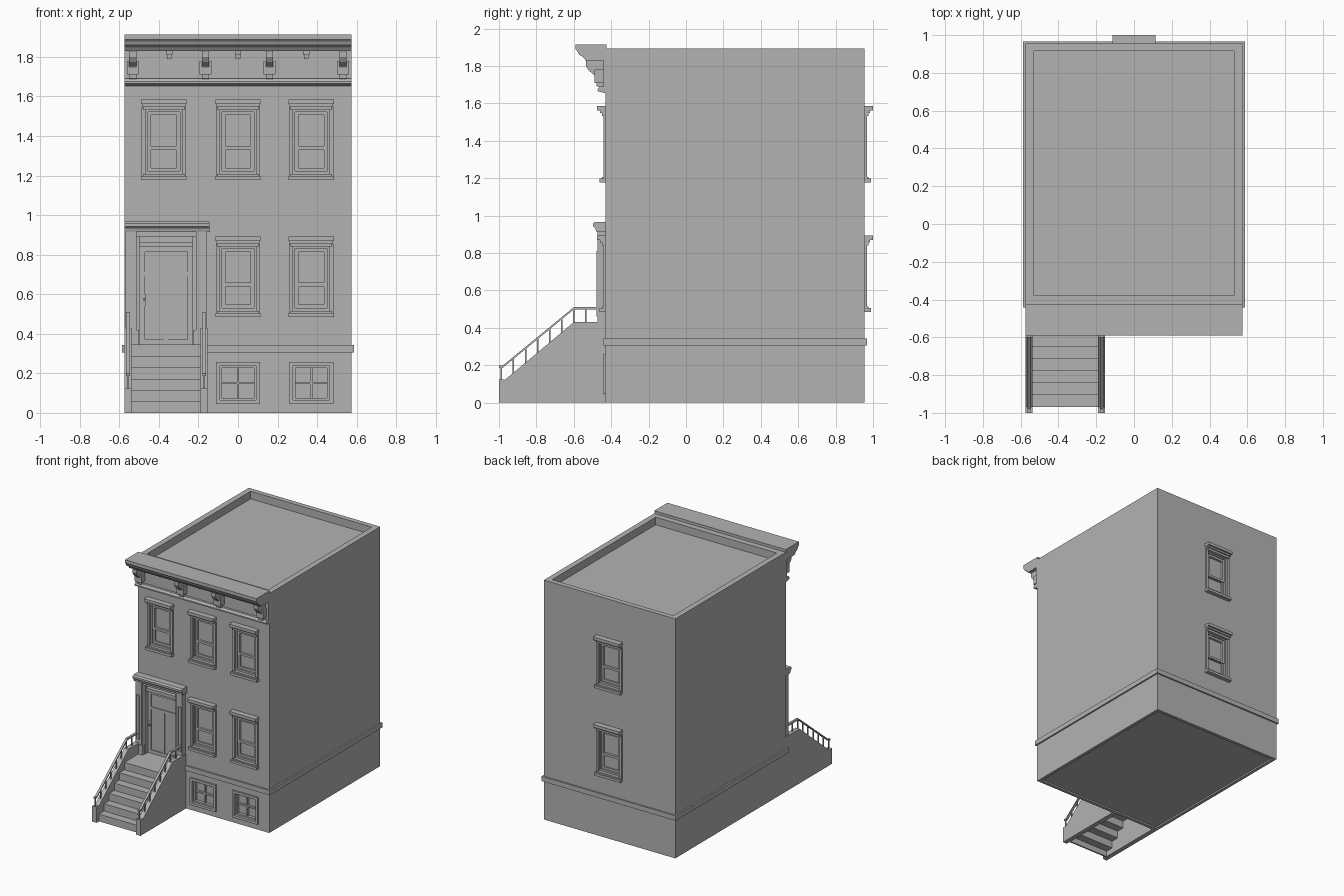
import bpy, bmesh

if "Cube" in bpy.data.objects:
    bpy.data.objects.remove(bpy.data.objects["Cube"])

GREY = (0.45, 0.45, 0.45, 1)
stone = bpy.data.materials.new("grey_stone")
stone.use_nodes = True
stone.diffuse_color = GREY
stone.node_tree.nodes["Principled BSDF"].inputs["Base Color"].default_value = GREY

FRONT, BACK, SIDE, TOP = -0.43, 0.955, 0.575, 1.893


def finish(name, bm):
    bmesh.ops.recalc_face_normals(bm, faces=bm.faces)
    mesh = bpy.data.meshes.new(name)
    bm.to_mesh(mesh)
    bm.free()
    mesh.materials.append(stone)
    obj = bpy.data.objects.new(name, mesh)
    bpy.context.collection.objects.link(obj)
    return obj


def add_box(bm, x0, x1, y0, y1, z0, z1):
    verts = bmesh.ops.create_cube(bm, size=1)["verts"]
    for v in verts:
        v.co.x = x1 if v.co.x > 0 else x0
        v.co.y = y1 if v.co.y > 0 else y0
        v.co.z = z1 if v.co.z > 0 else z0


def add_prism(bm, profile, x0, x1):
    """Extrude a (y, z) profile along x."""
    face = bm.faces.new([bm.verts.new((x0, y, z)) for y, z in profile])
    ext = bmesh.ops.extrude_face_region(bm, geom=[face])["geom"]
    for v in ext:
        if isinstance(v, bmesh.types.BMVert):
            v.co.x = x1


def boxes(name, items):
    bm = bmesh.new()
    for item in items:
        add_box(bm, *item)
    return finish(name, bm)


def prisms(name, profile, spans):
    bm = bmesh.new()
    for x0, x1 in spans:
        add_prism(bm, profile, x0, x1)
    return finish(name, bm)


def frame(x, half, z0, z1, w, y0, y1):
    """Four bars around a rectangle, as box items."""
    return [(x - half, x - half + w, y0, y1, z0, z1),
            (x + half - w, x + half, y0, y1, z0, z1),
            (x - half + w, x + half - w, y0, y1, z0, z0 + w),
            (x - half + w, x + half - w, y0, y1, z1 - w, z1)]


def span(wall, out, d0, d1):
    """Depths out of a wall, turned into an ordered y range."""
    return sorted((wall + out * d0, wall + out * d1))


pockets = []


def sash_window(name, x, z, wall, out):
    def d(a, b):
        return span(wall, out, a, b)
    pockets.append((x - 0.095, x + 0.095, *d(-0.03, 0.05), z + 0.03, z + 0.36))
    items = [(x - 0.115, x + 0.115, *d(-0.01, 0.045), z + 0.385, z + 0.408),
             (x - 0.11, x + 0.11, *d(-0.01, 0.03), z + 0.372, z + 0.385),
             (x - 0.105, x + 0.105, *d(-0.01, 0.02), z + 0.355, z + 0.372),
             (x - 0.115, x + 0.115, *d(-0.01, 0.033), z, z + 0.02),
             (x - 0.105, x + 0.105, *d(-0.01, 0.02), z + 0.02, z + 0.03)]
    for s in (-1, 1):
        a, b = sorted((x + s * 0.092, x + s * 0.112))
        items.append((a, b, *d(-0.01, 0.012), z + 0.02, z + 0.37))
    items += frame(x, 0.096, z + 0.03, z + 0.36, 0.015, *d(-0.032, -0.004))
    items += frame(x, 0.082, z + 0.155, z + 0.346, 0.018, *d(-0.032, -0.012))
    items += frame(x, 0.082, z + 0.044, z + 0.17, 0.018, *d(-0.032, -0.019))
    boxes(name, items)


def basement_window(name, x):
    def d(a, b):
        return span(FRONT, -1, a, b)
    pockets.append((x - 0.095, x + 0.095, *d(-0.03, 0.05), 0.062, 0.24))
    items = frame(x, 0.112, 0.045, 0.258, 0.02, *d(-0.01, 0.014))
    items += frame(x, 0.096, 0.06, 0.242, 0.016, *d(-0.032, -0.006))
    items += [(x - 0.006, x + 0.006, *d(-0.032, -0.014), 0.07, 0.23),
              (x - 0.085, x + 0.085, *d(-0.032, -0.014), 0.145, 0.157)]
    boxes(name, items)


# Windows on the front, basement and back
for i, x in enumerate((-0.375, 0, 0.37)):
    sash_window(f"upper_window_{i}", x, 1.177, FRONT, -1)
    if i:
        sash_window(f"lower_window_{i}", x, 0.485, FRONT, -1)
        basement_window(f"basement_window_{i}", x)
for i, z in enumerate((0.485, 1.177)):
    sash_window(f"back_window_{i}", 0, z, BACK, 1)

# Main block with roof, floor, window and door recesses
DOOR = -0.363
body = boxes("building_body", [(-SIDE, SIDE, FRONT, BACK, 0, TOP)])
pockets += [(-0.53, 0.53, -0.378, 0.915, TOP - 0.06, TOP + 0.1),
            (-0.55, 0.55, -0.405, 0.93, -0.1, 0.012),
            (DOOR - 0.16, DOOR + 0.16, FRONT - 0.1, FRONT + 0.035, 0.345, 0.9)]
cutter = boxes("recess_cutter", pockets)
cutter.hide_render = True
mod = body.modifiers.new("recesses", "BOOLEAN")
mod.object = cutter
mod.operation = "DIFFERENCE"
mod.solver = "EXACT"
graph = bpy.context.evaluated_depsgraph_get()
carved = bpy.data.meshes.new_from_object(body.evaluated_get(graph))
body.modifiers.clear()
body.data = carved
bpy.data.objects.remove(cutter)

# Belt course round the block, left open where the stoop meets it
ring = 0.012
boxes("belt_course", [
    (-SIDE - ring, -SIDE, FRONT - ring, BACK + ring, 0.305, 0.343),
    (SIDE, SIDE + ring, FRONT - ring, BACK + ring, 0.305, 0.343),
    (-0.155, SIDE, FRONT - ring, FRONT, 0.305, 0.343),
    (-SIDE, SIDE, BACK, BACK + ring, 0.305, 0.343)])

# Roof cornice: crown, frieze, lower moulding, brackets and small blocks
prisms("cornice_crown", [(-0.425, 1.914), (-0.59, 1.914), (-0.59, 1.888), (-0.58, 1.878),
                         (-0.572, 1.86), (-0.55, 1.848), (-0.537, 1.83), (-0.425, 1.83)],
       [(-SIDE, SIDE)])
boxes("cornice_frieze", [(-SIDE, SIDE, -0.442, -0.425, 1.66, 1.84)])
prisms("cornice_lower_moulding", [(-0.425, 1.652), (-0.472, 1.665), (-0.472, 1.675),
                                  (-0.46, 1.69), (-0.425, 1.69)], [(-SIDE, SIDE)])
bracket_x = (-0.532, -0.165, 0.16, 0.53)
prisms("cornice_brackets", [(-0.43, 1.835), (-0.535, 1.835), (-0.535, 1.8), (-0.52, 1.775),
                            (-0.495, 1.755), (-0.48, 1.735), (-0.477, 1.69), (-0.43, 1.68)],
       [(x - 0.018, x + 0.018) for x in bracket_x])
boxes("bracket_cheeks", [(x - 0.03, x + 0.03, -0.49, -0.43, 1.71, 1.78) for x in bracket_x])
boxes("cornice_blocks", [(x - w, x + w, -y, -0.43, z, 1.835) for x in (-0.348, 0, 0.345)
                         for w, y, z in ((0.016, 0.5, 1.81), (0.012, 0.47, 1.79))])

# Door surround: pilasters, plinths, architrave and hood
surround = []
for s in (-1, 1):
    def bar(a, b, y0, y1, z0, z1):
        x0, x1 = sorted((DOOR + s * a, DOOR + s * b))
        surround.append((x0, x1, y0, y1, z0, z1))
    bar(0.15, 0.205, -0.472, FRONT + 0.01, 0.345, 0.92)
    bar(0.138, 0.17, -0.478, -0.39, 0.345, 0.42)
    bar(0.134, 0.162, -0.452, -0.39, 0.345, 0.9)
    bar(0.168, 0.172, -0.479, -0.47, 0.46, 0.81)
    bar(0.194, 0.198, -0.479, -0.47, 0.46, 0.81)
    for z in (0.46, 0.806):
        bar(0.172, 0.194, -0.479, -0.47, z, z + 0.004)
surround += [(DOOR - 0.15, DOOR + 0.15, -0.462, -0.39, 0.893, 0.925),
             (DOOR - 0.152, DOOR + 0.152, -0.44, -0.39, 0.84, 0.865)]
boxes("door_surround", surround)
prisms("door_hood", [(-0.425, 0.967), (-0.485, 0.967), (-0.497, 0.957), (-0.497, 0.942),
                     (-0.485, 0.932), (-0.48, 0.915), (-0.425, 0.915)],
       [(DOOR - 0.212, DOOR + 0.218)])

# Panelled door with handle
panels = [(DOOR - 0.136, DOOR + 0.136, -0.405, -0.39, 0.345, 0.845)]
panels += frame(DOOR, 0.134, 0.346, 0.84, 0.026, -0.415, -0.404)
panels += [(DOOR - 0.11, DOOR + 0.11, -0.412, -0.404, 0.69, 0.712),
           (DOOR - 0.01, DOOR + 0.01, -0.412, -0.404, 0.37, 0.69)]
boxes("front_door", panels)
boxes("door_handle", [(-0.482, -0.468, -0.42, -0.41, 0.54, 0.6),
                      (-0.479, -0.471, -0.435, -0.415, 0.565, 0.58)])

# Stoop: sloping side walls and an open-bottomed flight of steps
WALLS = [(-0.575, -0.538), (-0.19, -0.153)]
prisms("stoop_side_walls", [(-1, 0), (-1, 0.125), (-0.968, 0.122), (-0.6, 0.43),
                            (FRONT, 0.43), (FRONT, 0)], WALLS)
steps, under = [], []
rise, run, first = 0.0575, 0.0635, -0.968
for i in range(6):
    y = first + i * run
    steps += [(y, i * rise), (y, (i + 1) * rise)]
    under += [(y + 0.012, i * rise - (0.012 if i else 0)), (y + 0.012, (i + 1) * rise - 0.012)]
steps.append((FRONT + 0.001, 0.345))
under.append((FRONT + 0.001, 0.333))
prisms("stoop_steps", steps + under[::-1], [(WALLS[0][1], WALLS[1][0])])


# Handrails on slim balusters
def rail_height(y):
    t = min(max((y + 0.98) / 0.38, 0), 1)
    return 0.192 + t * 0.312


def wall_height(y):
    return 0.12 + min(max((y + 0.968) / 0.368, 0), 1) * 0.31


post_y = [-0.987 + i * 0.0645 for i in range(8)]
for side, x in (("right", -0.556), ("left", -0.171)):
    prisms(f"{side}_handrail", [(y, rail_height(y) + o) for ys, o in
           (((-1, -0.98, -0.6, -0.47), 0.006), ((-0.47, -0.6, -0.98, -1), -0.006)) for y in ys],
           [(x - 0.009, x + 0.009)])
    boxes(f"{side}_balusters", [(x - 0.004, x + 0.004, y - 0.004, y + 0.004,
                                 wall_height(y) - 0.01, rail_height(y)) for y in post_y])
